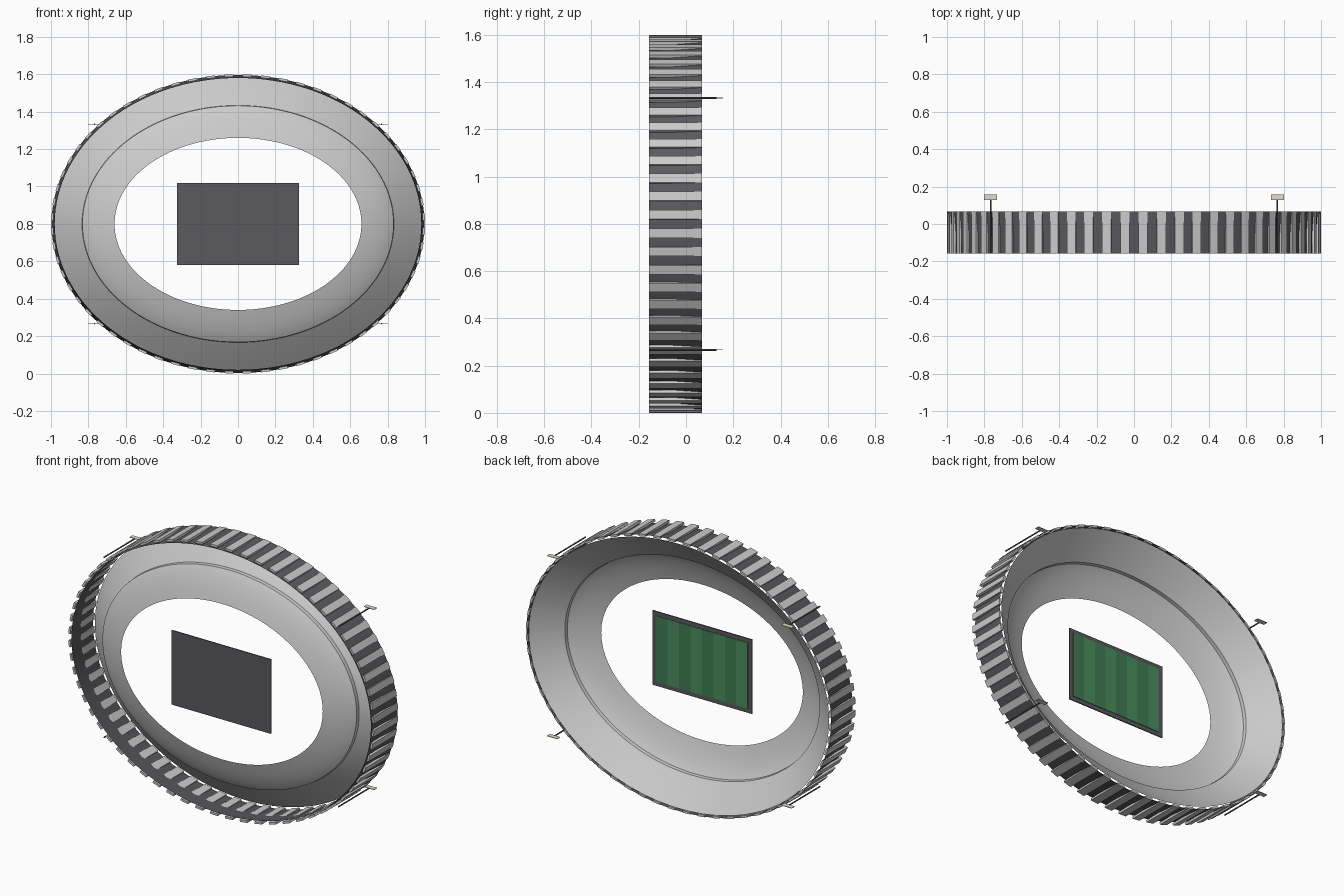
import bpy, bmesh
from math import sin, cos, pi, atan2
from mathutils import Matrix

if "Cube" in bpy.data.objects:
    bpy.data.objects.remove(bpy.data.objects["Cube"])

CZ = 0.8      # height of the stadium's centre
INSET = 0.2   # how much shorter the z radius is than the x radius


def material(name, rgb):
    m = bpy.data.materials.new(name)
    m.diffuse_color = (*rgb, 1)
    m.use_nodes = True
    m.node_tree.nodes["Principled BSDF"].inputs["Base Color"].default_value = m.diffuse_color
    return m


dark = material("dark_grey", (0.10, 0.10, 0.115))
green_a = material("grass_light", (0.07, 0.27, 0.11))
green_b = material("grass_dark", (0.05, 0.20, 0.085))
cream = material("lamp_cream", (0.75, 0.72, 0.6))


def finish(bm, name, mats=(), smooth=False):
    me = bpy.data.meshes.new(name)
    bm.to_mesh(me)
    bm.free()
    ob = bpy.data.objects.new(name, me)
    bpy.context.collection.objects.link(ob)
    for m in mats:
        me.materials.append(m)
    if smooth:
        bpy.ops.object.select_all(action='DESELECT')
        ob.select_set(True)
        bpy.context.view_layer.objects.active = ob
        bpy.ops.object.shade_smooth_by_angle(angle=0.6)
    return ob


def oval_loft(name, profile, mats=(), n=128):
    """Sweep (x radius, y) points round the oval."""
    bm = bmesh.new()
    rings = []
    for r, y in profile:
        rings.append([bm.verts.new((r * cos(2 * pi * i / n), y,
                                    CZ + (r - INSET) * sin(2 * pi * i / n))) for i in range(n)])
    for a, b in zip(rings, rings[1:]):
        for i in range(n):
            j = (i + 1) % n
            bm.faces.new((a[i], b[i], b[j], a[j]))
    return finish(bm, name, mats, True)


def add_box(bm, loc, size, turn=0.0, mat=0):
    m = Matrix.Translation(loc) @ Matrix.Rotation(-turn, 4, 'Y') @ Matrix.Diagonal((*size, 1))
    verts = bmesh.ops.create_cube(bm, size=1, matrix=m)["verts"]
    for f in {f for v in verts for f in v.link_faces}:
        f.material_index = mat


# Seating bowl: curved lower tier, small step, straight upper tier
oval_loft("seating_bowl", [(0.66, -0.150), (0.72, -0.132), (0.78, -0.108), (0.815, -0.090),
                           (0.832, -0.079), (0.834, -0.058), (0.90, -0.006), (0.983, 0.066)])

# Outer wall, flaring slightly toward the top
oval_loft("outer_wall", [(0.980, -0.157), (0.997, 0.068)], [dark])

# Upright fins around the outer wall
bm = bmesh.new()
N = 64
A, B = 0.9935, 0.7935
for i in range(N):
    t = 2 * pi * (i + 0.5) / N
    turn = atan2(sin(t) / B, cos(t) / A)
    width = 0.5 * 2 * pi / N * ((A * sin(t)) ** 2 + (B * cos(t)) ** 2) ** 0.5
    add_box(bm, (A * cos(t), -0.0445, CZ + B * sin(t)), (0.013, 0.225, width), turn)
finish(bm, "wall_fins")

# Playing field: dark base with striped grass
bm = bmesh.new()
add_box(bm, (0, -0.154, CZ), (0.65, 0.006, 0.44))
finish(bm, "field_base", [dark])
bm = bmesh.new()
W, S = 0.60, 8
for i in range(S):
    add_box(bm, (-W / 2 + (i + 0.5) * W / S, -0.150, CZ), (W / S, 0.003, 0.39), mat=i % 2)
finish(bm, "grass", [green_a, green_b])

# Floodlights at the four diagonal corners
for k, (sx, sz) in enumerate([(1, 1), (-1, 1), (1, -1), (-1, -1)]):
    x, z = 0.767 * sx, CZ + 0.533 * sz
    bm = bmesh.new()
    bmesh.ops.create_cone(bm, cap_ends=True, segments=8, radius1=0.004, radius2=0.004, depth=0.287,
                          matrix=Matrix.Translation((x, -0.0135, z)) @ Matrix.Rotation(pi / 2, 4, 'X'))
    finish(bm, f"floodlight_pole_{k + 1}", [dark], True)
    bm = bmesh.new()
    add_box(bm, (x, 0.143, z), (0.068, 0.028, 0.003))
    finish(bm, f"floodlight_lamp_{k + 1}", [cream])
